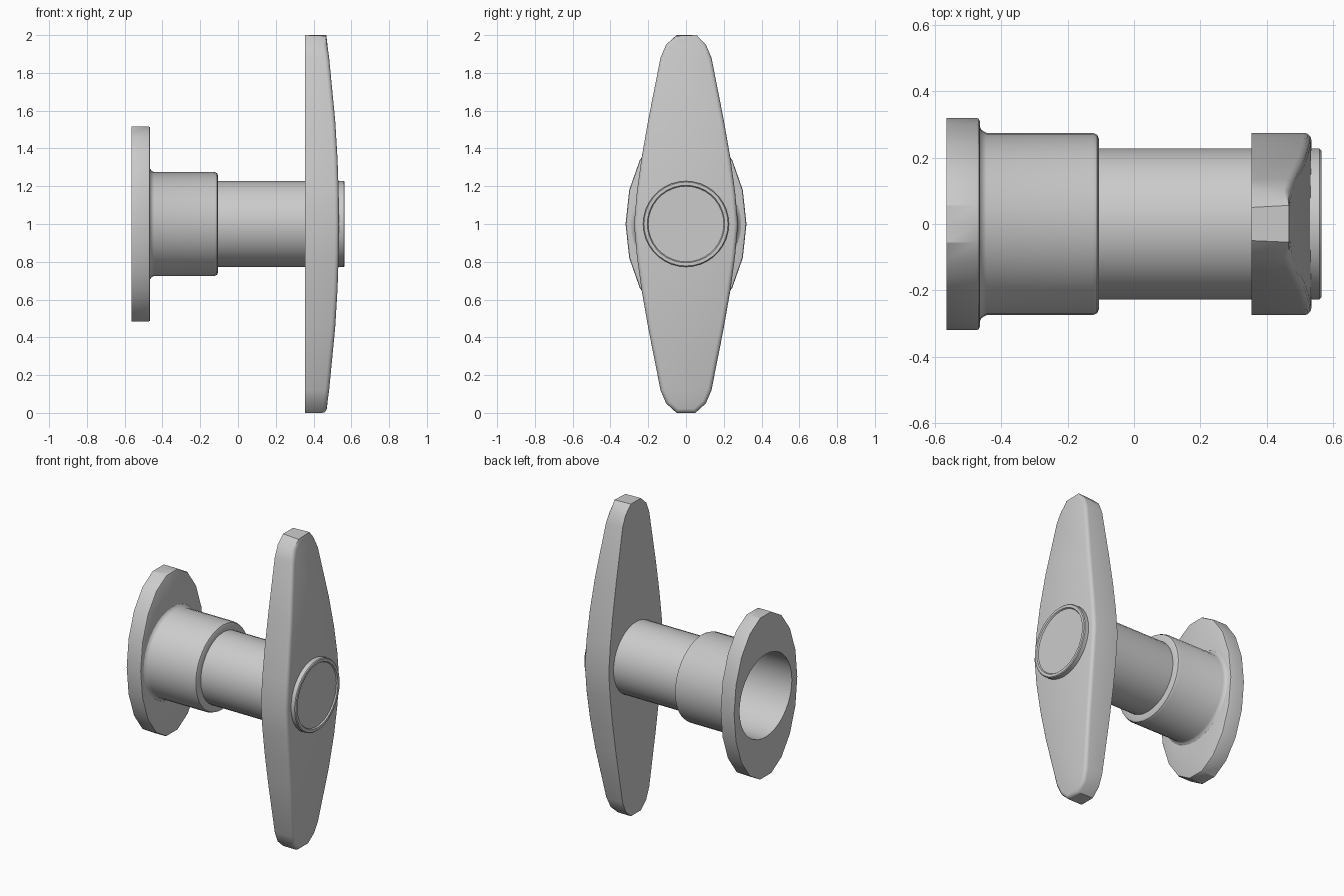
import bpy, bmesh, math

if "Cube" in bpy.data.objects:
    bpy.data.objects.remove(bpy.data.objects["Cube"], do_unlink=True)

grey = bpy.data.materials.new("light_grey")
grey.use_nodes = True
colour = (0.6, 0.6, 0.6, 1)
grey.diffuse_color = colour
grey.node_tree.nodes["Principled BSDF"].inputs["Base Color"].default_value = colour

SIDES = 36


def finish(bm, name):
    bmesh.ops.recalc_face_normals(bm, faces=bm.faces)
    mesh = bpy.data.meshes.new(name)
    bm.to_mesh(mesh)
    bm.free()
    mesh.materials.append(grey)
    obj = bpy.data.objects.new(name, mesh)
    bpy.context.collection.objects.link(obj)
    bpy.ops.object.select_all(action="DESELECT")
    obj.select_set(True)
    bpy.context.view_layer.objects.active = obj
    bpy.ops.object.shade_smooth_by_angle(angle=math.radians(30))
    return obj


def ring(bm, x, ry, rz=None, coarse=False):
    """Ring across the x axis; a coarse ring has half as many corners."""
    rz = rz or ry
    verts = []
    for i in range(SIDES):
        a = math.tau * i / SIDES
        k = math.cos(math.tau / SIDES) if coarse and i % 2 == 0 else 1
        verts.append(bm.verts.new((x, k * ry * math.sin(a), 1 + k * rz * math.cos(a))))
    return verts


def loft(name, rings, closed):
    bm = bmesh.new()
    loops = [ring(bm, *r) for r in rings]
    pairs = list(zip(loops, loops[1:]))
    if closed:
        pairs.append((loops[-1], loops[0]))
    else:
        bm.faces.new(loops[0])
        bm.faces.new(loops[-1])
    for a, b in pairs:
        for i in range(SIDES):
            j = (i + 1) % SIDES
            bm.faces.new((a[i], a[j], b[j], b[i]))
    return finish(bm, name)


# Faceted oval flange with a round opening
loft("flange", [(-0.565, 0.265), (-0.565, 0.32, 0.525, True),
                (-0.475, 0.32, 0.525, True), (-0.468, 0.317, 0.522, True),
                (-0.465, 0.31, 0.515, True), (-0.465, 0.265)], True)

# Hollow collar, flared at the flange and rounded at its free end
loft("collar", [(-0.466, 0.294), (-0.459, 0.283), (-0.445, 0.275), (-0.125, 0.275),
                (-0.111, 0.269), (-0.105, 0.255), (-0.105, 0.2), (-0.13, 0.2),
                (-0.13, 0.265), (-0.466, 0.265)], True)

# Shaft through the handle, ending in a shallow recessed face
loft("shaft", [(-0.135, 0.227), (0.56, 0.227), (0.565, 0.222),
               (0.565, 0.205), (0.557, 0.2)], False)

# Tapered handle with a bowed front
half = [(1.0, 0.05), (0.95, 0.105), (0.88, 0.135), (0.55, 0.2),
        (0.35, 0.235), (0.17, 0.26)]
rows = half + [(0, 0.275)] + [(-h, w) for h, w in reversed(half)]
bm = bmesh.new()
grid = []
for h, w in rows:
    front = 0.535 - 0.068 * h * h
    grid.append([bm.verts.new((x, y, 1 + h))
                 for x, y in ((0.355, -w), (front, -w), (front, w), (0.355, w))])
for a, b in zip(grid, grid[1:]):
    for i in range(4):
        j = (i + 1) % 4
        bm.faces.new((a[i], a[j], b[j], b[i]))
bm.faces.new(grid[0])
bm.faces.new(grid[-1])
bm.normal_update()
# Round the rim of the front face
fronts = {v for row in grid for v in row[1:3]}
rim = [e for e in bm.edges if set(e.verts) <= fronts
       and sum(set(f.verts) <= fronts for f in e.link_faces) == 1]
bmesh.ops.bevel(bm, geom=rim, offset=0.022, segments=3, profile=0.5,
                affect="EDGES", clamp_overlap=True)
finish(bm, "handle")
